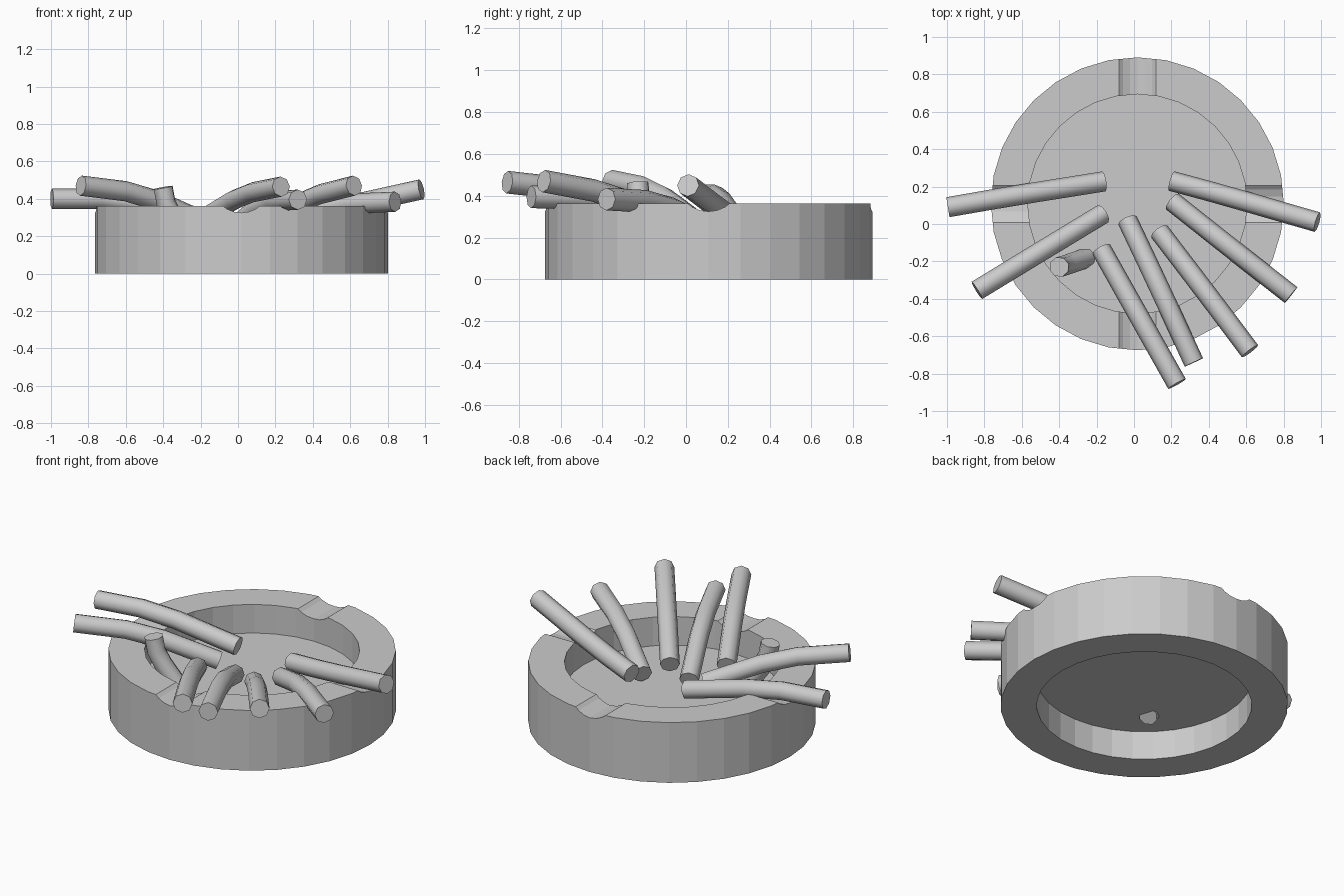
import bpy, bmesh
from math import pi, cos, sin, radians
from mathutils import Vector

cube = bpy.data.objects.get("Cube")
if cube:
    bpy.data.objects.remove(cube, do_unlink=True)

grey = bpy.data.materials.new("plain_grey")
grey.use_nodes = True
grey.diffuse_color = (0.6, 0.6, 0.6, 1)
grey.node_tree.nodes["Principled BSDF"].inputs["Base Color"].default_value = (0.6, 0.6, 0.6, 1)

CENTRE = Vector((0.018, 0.108, 0))


def rings_object(name, rings):
    """Skin a stack of equal rings and cap both ends."""
    bm = bmesh.new()
    loops = [[bm.verts.new(p) for p in ring] for ring in rings]
    n = len(loops[0])
    for a, b in zip(loops, loops[1:]):
        for i in range(n):
            j = (i + 1) % n
            bm.faces.new((a[i], a[j], b[j], b[i]))
    bm.faces.new(loops[0][::-1])
    bm.faces.new(loops[-1])
    bmesh.ops.recalc_face_normals(bm, faces=bm.faces)
    mesh = bpy.data.meshes.new(name)
    bm.to_mesh(mesh)
    bm.free()
    mesh.materials.append(grey)
    obj = bpy.data.objects.new(name, mesh)
    bpy.context.collection.objects.link(obj)
    return obj


def activate(obj):
    bpy.ops.object.select_all(action='DESELECT')
    obj.select_set(True)
    bpy.context.view_layer.objects.active = obj


# Tray: thick faceted ring with a thin floor halfway up, hollow underneath
OUTER, INNER, HEIGHT, SIDES = 0.783, 0.586, 0.362, 32
profile = [(INNER, 0.19), (INNER, HEIGHT), (OUTER, HEIGHT),
           (OUTER, 0), (INNER, 0), (INNER, 0.172)]
tray = rings_object("tray", [
    [CENTRE + Vector((r * cos(2 * pi * i / SIDES), r * sin(2 * pi * i / SIDES), z))
     for i in range(SIDES)] for r, z in profile])

# Rest grooves: two crossing round cutters notch the rim on four sides
for axis in (Vector((1, 0, 0)), Vector((0, 1, 0))):
    side = axis.cross(Vector((0, 0, 1)))
    middle = CENTRE + Vector((0, 0, 0.48))
    cutter = rings_object("groove_cutter", [
        [middle + axis * end + side * (0.155 * cos(pi * i / 12))
         + Vector((0, 0, 0.155 * sin(pi * i / 12))) for i in range(24)]
        for end in (-1, 1)])
    cutter.hide_render = True
    mod = tray.modifiers.new("groove", 'BOOLEAN')
    mod.operation = 'DIFFERENCE'
    mod.solver = 'EXACT'
    mod.object = cutter
    activate(tray)
    bpy.ops.object.modifier_apply(modifier=mod.name)
    bpy.data.objects.remove(cutter, do_unlink=True)


# Bent sticks: inner end, bend, outer end
def stick(name, inner, bend, outer, radius=0.054):
    a, m, b = Vector(inner), Vector(bend), Vector(outer)
    path = [a, m.lerp(a, 0.25), m.lerp(b, 0.25), b]
    normal = (b - a).cross(Vector((0, 0, 1))).normalized()
    rings = []
    for i, p in enumerate(path):
        tangent = path[min(i + 1, 3)] - path[max(i - 1, 0)]
        up = normal.cross(tangent).normalized()
        rings.append([p + normal * (radius * cos(pi * k / 4))
                      + up * (radius * sin(pi * k / 4)) for k in range(8)])
    obj = rings_object(name, rings)
    activate(obj)
    bpy.ops.object.shade_smooth_by_angle(angle=radians(50))


stick("right_back_stick", (-.16, .228, .29), (-.65, .15, .40), (-.995, .09, .40))
stick("right_front_stick", (-.165, .055, .27), (-.52, -.16, .43), (-.84, -.355, .47))
stick("crushed_stub", (-.25, -.18, .16), (-.38, -.225, .35), (-.40, -.23, .46))
stick("front_right_stick", (-.175, -.135, .30), (.03, -.5, .425), (.23, -.855, .465))
stick("front_middle_stick", (-.035, .02, .235), (.145, -.36, .385), (.32, -.74, .395))
stick("front_left_stick", (.135, -.04, .26), (.38, -.36, .41), (.62, -.68, .47))
stick("left_front_stick", (.205, .12, .245), (.52, -.13, .37), (.84, -.38, .384))
stick("left_back_stick", (.20, .23, .29), (.46, .16, .335), (.98, .01, .45))
